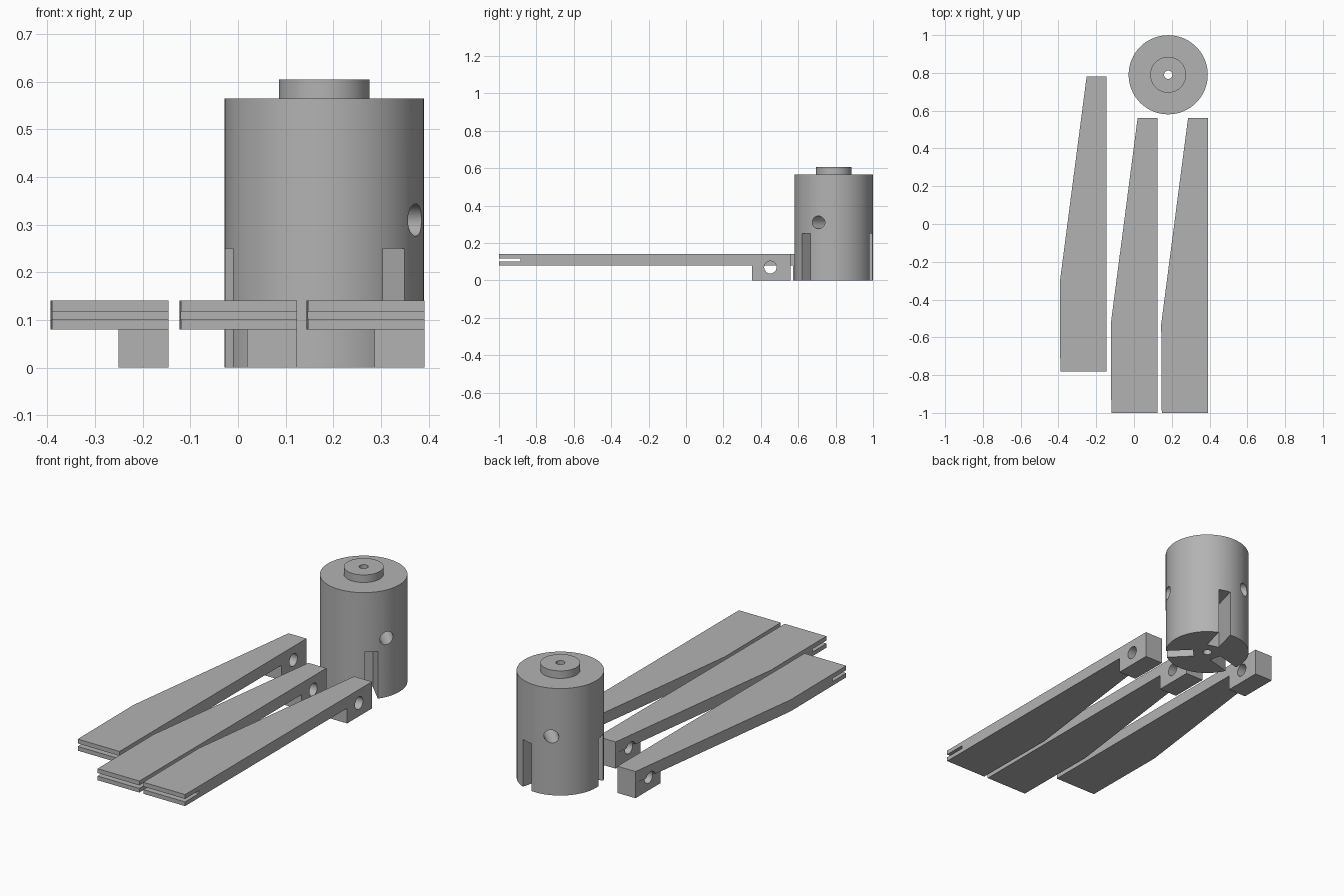
import bpy, bmesh, math
from mathutils import Matrix, Vector

if "Cube" in bpy.data.objects:
    bpy.data.objects.remove(bpy.data.objects["Cube"])

grey = bpy.data.materials.new("plain grey")
grey.diffuse_color = (0.45, 0.45, 0.45, 1)
grey.use_nodes = True
grey.node_tree.nodes["Principled BSDF"].inputs["Base Color"].default_value = grey.diffuse_color


def prism(name, points, z0, z1):
    """Extrude a flat outline in xy from z0 to z1."""
    bm = bmesh.new()
    face = bm.faces.new([bm.verts.new((x, y, z0)) for x, y in points])
    top = bmesh.ops.extrude_face_region(bm, geom=[face])["geom"]
    for v in top:
        if isinstance(v, bmesh.types.BMVert):
            v.co.z = z1
    bmesh.ops.recalc_face_normals(bm, faces=bm.faces)
    mesh = bpy.data.meshes.new(name)
    bm.to_mesh(mesh)
    bm.free()
    mesh.materials.append(grey)
    obj = bpy.data.objects.new(name, mesh)
    bpy.context.collection.objects.link(obj)
    return obj


def box(name, x0, x1, y0, y1, z0, z1):
    return prism(name, [(x0, y0), (x1, y0), (x1, y1), (x0, y1)], z0, z1)


def rod(name, centre, axis, radius, length, sides=64):
    """Cylinder centred on a point and running along an axis."""
    pts = [(radius * math.cos(2 * math.pi * i / sides),
            radius * math.sin(2 * math.pi * i / sides)) for i in range(sides)]
    obj = prism(name, pts, -length / 2, length / 2)
    turn = Vector((0, 0, 1)).rotation_difference(Vector(axis)).to_matrix().to_4x4()
    obj.data.transform(Matrix.Translation(centre) @ turn)
    return obj


def combine(obj, other, operation):
    """Apply a boolean and discard the helper."""
    mod = obj.modifiers.new("boolean", "BOOLEAN")
    mod.object, mod.operation, mod.solver = other, operation, "EXACT"
    bpy.context.view_layer.objects.active = obj
    bpy.ops.object.modifier_apply(modifier=mod.name)
    bpy.data.objects.remove(other)


def smooth(obj):
    bpy.ops.object.select_all(action="DESELECT")
    obj.select_set(True)
    bpy.context.view_layer.objects.active = obj
    bpy.ops.object.shade_smooth_by_angle(angle=math.radians(30))


# Round hub with a raised boss
CX, CY, R = 0.181, 0.79, 0.2095
hub = rod("hub", (CX, CY, 0.2825), (0, 0, 1), R, 0.565)
combine(hub, rod("boss", (CX, CY, 0.5525), (0, 0, 1), 0.095, 0.105), "UNION")
combine(hub, rod("bore", (CX, CY, 0.3), (0, 0, 1), 0.022, 1, 32), "DIFFERENCE")

# Three slots for the arms, open at the base
for degrees in (-45, 75, 195):
    slot = box("slot", 0.07, 0.3, -0.032, 0.032, -0.1, 0.25)
    slot.data.transform(Matrix.Translation((CX, CY, 0))
                        @ Matrix.Rotation(math.radians(degrees), 4, "Z"))
    combine(hub, slot, "DIFFERENCE")

# Off-centre cross hole through the hub
off = 0.077 / math.sqrt(2)
combine(hub, rod("cross_hole", (CX + off, CY + off, 0.31), (1, -1, 0), 0.034, 1, 48),
        "DIFFERENCE")
smooth(hub)

# Three tapered arms, each placed by its right edge and front end
for i, (x, y) in enumerate([(-0.146, -0.78), (0.124, -1.0), (0.391, -1.0)], 1):
    end = y + 1.56
    arm = prism(f"arm_{i}", [(x, y), (x, end), (x - 0.105, end),
                             (x - 0.247, y + 0.47), (x - 0.244, y)], 0.08, 0.141)
    # Pivot block under the narrow end
    combine(arm, box("pivot_block", x - 0.105, x, end - 0.208, end, 0, 0.12), "UNION")
    # Pin hole through the block
    combine(arm, rod("pin_hole", (x, end - 0.109, 0.07), (1, 0, 0), 0.033, 1, 48),
            "DIFFERENCE")
    # Thin slit in the wide end
    combine(arm, box("slit", x - 0.4, x + 0.1, y - 0.1, y + 0.115, 0.102, 0.118),
            "DIFFERENCE")
    smooth(arm)
